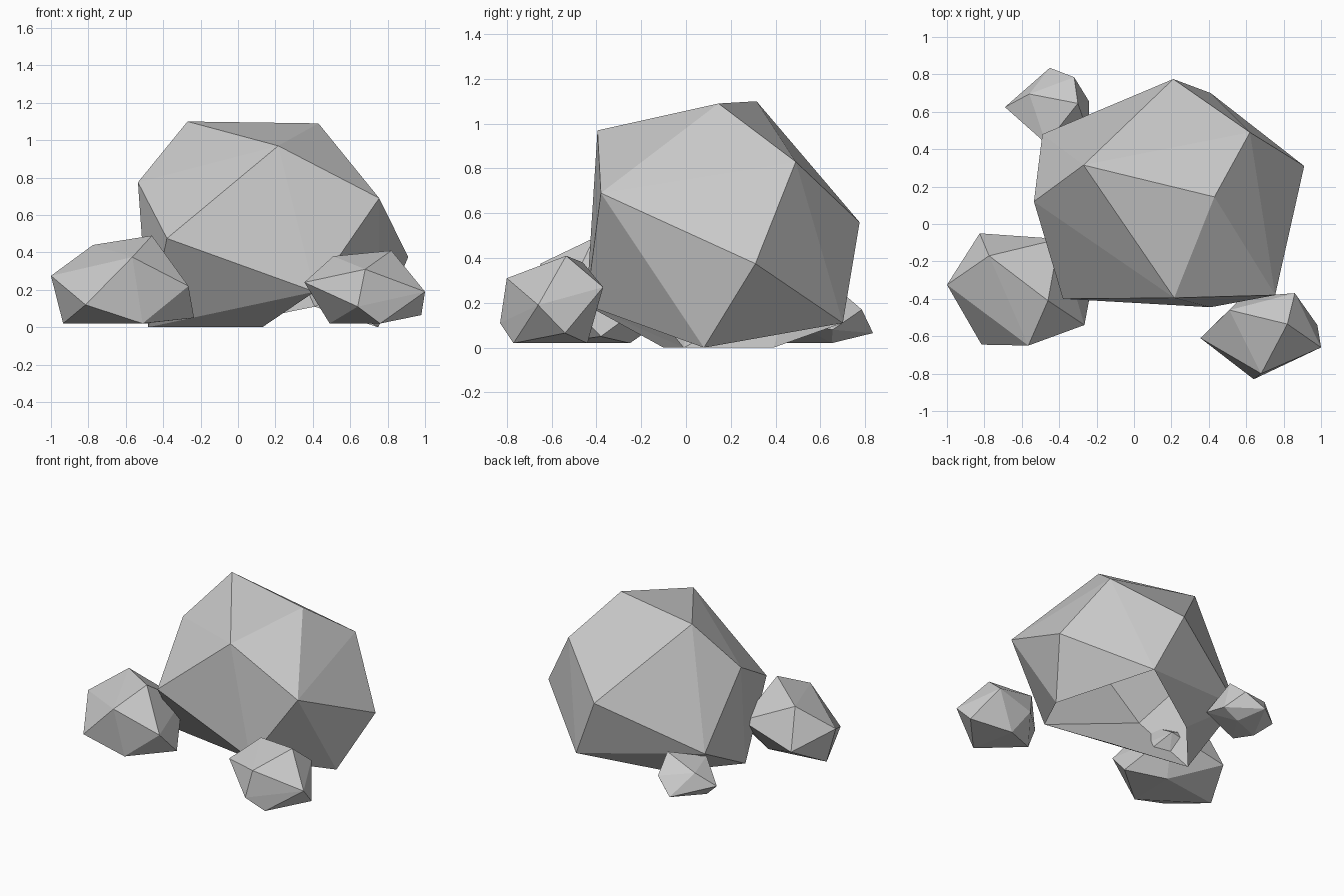
import bpy, bmesh


def rock(name, points, opening=(), keep=()):
    """Faceted rock: convex skin over a few corners; faces spanning only the
    opening's corners are removed, except the face listed in keep."""
    bm = bmesh.new()
    verts = [bm.verts.new(p) for p in points]
    bmesh.ops.convex_hull(bm, input=verts)
    bmesh.ops.recalc_face_normals(bm, faces=bm.faces)
    rim = {verts[i] for i in opening}
    kept = {verts[i] for i in keep}
    holes = [f for f in bm.faces if set(f.verts) <= rim and set(f.verts) != kept]
    bmesh.ops.delete(bm, geom=holes, context='FACES')
    junk = [v for v in bm.verts if not v.link_faces]
    bmesh.ops.delete(bm, geom=junk, context='VERTS')
    mesh = bpy.data.meshes.new(name)
    bm.to_mesh(mesh)
    bm.free()
    obj = bpy.data.objects.new(name, mesh)
    bpy.context.collection.objects.link(obj)
    return obj


# Large boulder, open underneath
rock("boulder", [
    (-.27, .315, 1.10), (.43, .145, 1.09), (.215, -.395, .97),
    (-.535, .12, .775), (-.38, -.40, .475), (.755, -.38, .69),
    (.91, .31, .375), (.62, .49, .83), (.21, .775, .56),
    (.41, .70, .11), (-.49, .48, .26),
    (.75, .08, 0), (.41, -.445, .19), (-.48, -.01, 0),
    (.13, -.10, 0), (-.13, .39, 0),
], opening=(9, 11, 12, 13, 14, 15), keep=(12, 13, 14))

# Small rock, front left
rock("left_rock", [
    (-1.0, -.325, .275), (-.775, -.17, .44), (-.46, -.41, .49),
    (-.565, -.65, .375), (-.815, -.645, .12), (-.265, -.54, .22),
    (-.235, -.38, .05), (-.825, -.05, .16), (-.40, -.08, .27),
    (-.935, -.31, .02), (-.51, -.60, .02), (-.50, -.25, .02),
])

# Small rock, front right
rock("right_rock", [
    (.355, -.61, .24), (.51, -.46, .38), (.82, -.535, .41),
    (.68, -.80, .31), (1.0, -.66, .19), (.98, -.54, .065),
    (.64, -.83, .11), (.86, -.37, .27), (.49, -.52, .02),
    (.76, -.77, .02), (.58, -.39, .20), (.70, -.44, .02),
])

# Smallest rock, back left
rock("back_rock", [
    (-.69, .625, .13), (-.56, .695, .22), (-.45, .835, .065),
    (-.32, .785, .17), (-.30, .645, .29), (-.24, .655, .08),
    (-.47, .43, .22), (-.24, .47, .12), (-.57, .57, .02),
    (-.36, .65, .02), (-.49, .45, .02),
])
